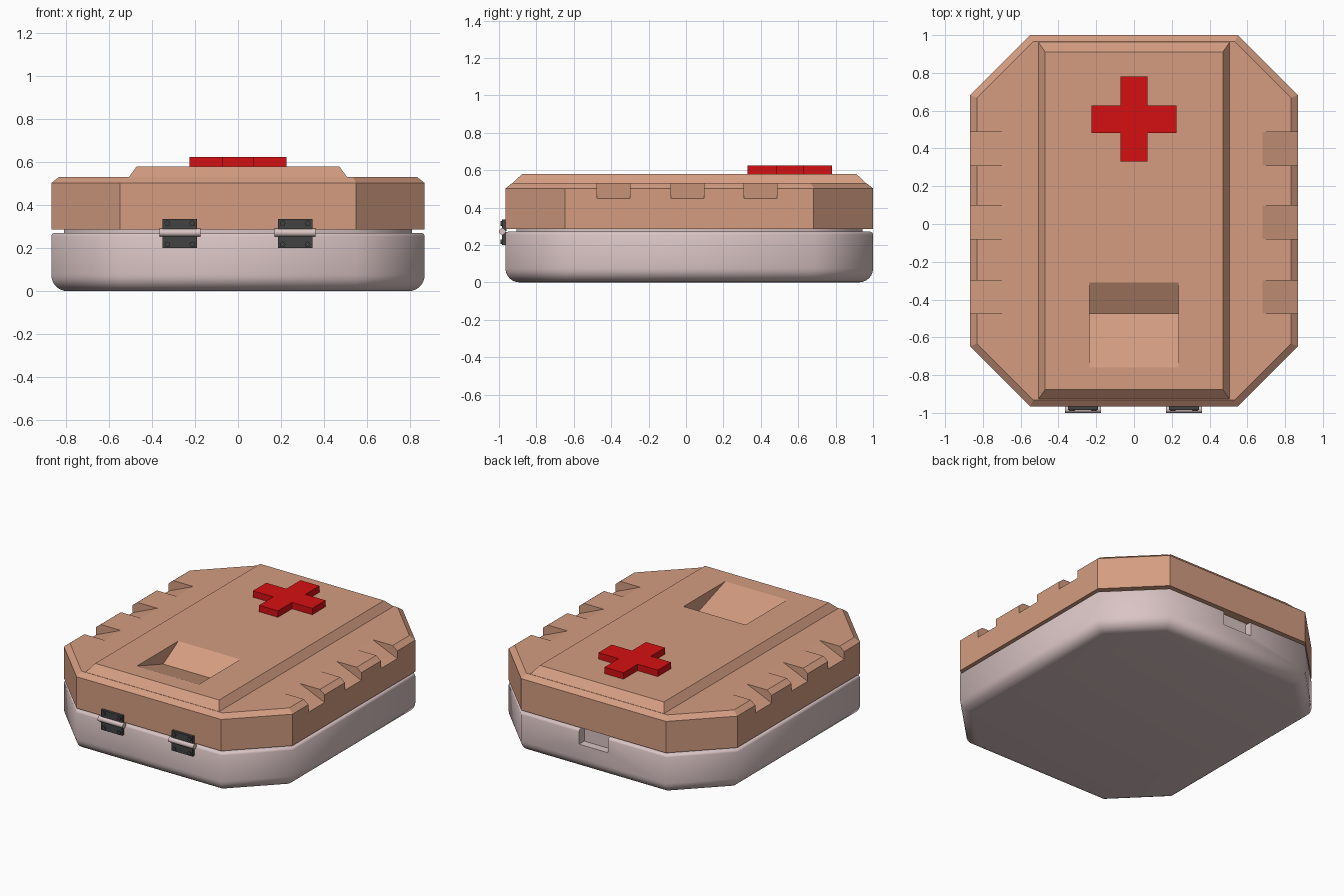
import bpy, bmesh, math

if "Cube" in bpy.data.objects:
    bpy.data.objects.remove(bpy.data.objects["Cube"])

CY = 0.0175  # centre of the case in y (hinges stick out at the front)


def material(name, rgb):
    m = bpy.data.materials.new(name)
    m.diffuse_color = (*rgb, 1)
    m.use_nodes = True
    m.node_tree.nodes["Principled BSDF"].inputs["Base Color"].default_value = m.diffuse_color
    return m


TAN = material("tan_lid", (0.66, 0.335, 0.22))
PINK = material("pale_pink_grey", (0.70, 0.55, 0.55))
RED = material("red", (0.66, 0.005, 0.006))
DARK = material("dark_grey_metal", (0.055, 0.055, 0.055))


def loft(name, rings, mat):
    """Closed solid through rings of equal point count."""
    bm = bmesh.new()
    loops = [[bm.verts.new(p) for p in r] for r in rings]
    n = len(loops[0])
    for a, b in zip(loops, loops[1:]):
        for i in range(n):
            j = (i + 1) % n
            bm.faces.new((a[i], a[j], b[j], b[i]))
    bm.faces.new(loops[0][::-1])
    bm.faces.new(loops[-1])
    bmesh.ops.recalc_face_normals(bm, faces=bm.faces)
    me = bpy.data.meshes.new(name)
    bm.to_mesh(me)
    bm.free()
    me.materials.append(mat)
    ob = bpy.data.objects.new(name, me)
    bpy.context.collection.objects.link(ob)
    return ob


def octagon(inset, z):
    a, b, c = 0.867 - inset, 0.983 - inset, 0.318 - 0.586 * inset
    pts = [(a, b - c), (a - c, b), (c - a, b), (-a, b - c),
           (-a, c - b), (c - a, -b), (a - c, -b), (a, c - b)]
    return [(x, y + CY, z) for x, y in pts]


def rect(a, b, cy, z):
    return [(a, cy - b, z), (a, cy + b, z), (-a, cy + b, z), (-a, cy - b, z)]


def box(name, x0, x1, y0, y1, z0, z1, mat):
    ring = lambda z: [(x0, y0, z), (x1, y0, z), (x1, y1, z), (x0, y1, z)]
    return loft(name, [ring(z0), ring(z1)], mat)


def boolean(ob, other, op):
    mod = ob.modifiers.new("bool", "BOOLEAN")
    mod.operation, mod.solver, mod.object = op, "EXACT", other
    bpy.context.view_layer.objects.active = ob
    bpy.ops.object.modifier_apply(modifier=mod.name)
    bpy.data.objects.remove(other)


def smooth(ob, angle):
    bpy.ops.object.select_all(action="DESELECT")
    ob.select_set(True)
    bpy.context.view_layer.objects.active = ob
    bpy.ops.object.shade_smooth_by_angle(angle=math.radians(angle))


# Base tray with rounded bottom edge and a recessed neck under the lid
R = 0.075
rings = [octagon(R - R * math.sin(t), R - R * math.cos(t))
         for t in [i * math.pi / 12 for i in range(7)]]
rings += [octagon(0, 0.255), octagon(0.004, 0.266), octagon(0.015, 0.271),
          octagon(0.058, 0.271), octagon(0.058, 0.295)]
base = loft("base_tray", rings, PINK)
# Finger recess in the back
boolean(base, box("recess_cutter", -0.11, 0.11, 0.945, 1.1, 0.17, 0.283, PINK), "DIFFERENCE")
smooth(base, 50)

# Lid with chamfered rim and raised centre ridge
lid = loft("lid", [octagon(0, 0.286), octagon(0, 0.502), octagon(0.035, 0.53)], TAN)
ridge = loft("ridge", [rect(0.507, 0.944, CY, 0.40), rect(0.507, 0.946, CY, 0.529),
                       rect(0.47, 0.893, CY, 0.58)], TAN)
boolean(lid, ridge, "UNION")

# Wedge notches along both sides
for s in (1, -1):
    for y0, y1 in ((-0.475, -0.30), (-0.08, 0.097), (0.31, 0.487)):
        prof = [(0.68, 0.53), (0.91, 0.431), (0.91, 0.65), (0.68, 0.65)]
        cut = loft("notch_cutter", [[(s * x, y, z) for x, z in prof] for y in (y0, y1)], TAN)
        boolean(lid, cut, "DIFFERENCE")

# Sloped grip recess near the front of the ridge
prof = [(-0.31, 0.58), (-0.475, 0.485), (-0.76, 0.58), (-0.76, 0.7), (-0.31, 0.7)]
cut = loft("grip_cutter", [[(x, y, z) for y, z in prof] for x in (-0.235, 0.235)], TAN)
boolean(lid, cut, "DIFFERENCE")
smooth(lid, 15)

# Raised red cross
w, h, t = 0.225, 0.225, 0.072
outline = [(t, -h), (t, -t), (w, -t), (w, t), (t, t), (t, h),
           (-t, h), (-t, t), (-w, t), (-w, -t), (-t, -t), (-t, -h)]
loft("red_cross", [[(x, y + 0.555, z) for x, y in outline] for z in (0.575, 0.624)], RED)


def cylinder(name, loc, radius, depth, rot, mat, n):
    bpy.ops.mesh.primitive_cylinder_add(vertices=n, radius=radius, depth=depth,
                                        location=loc, rotation=rot)
    ob = bpy.context.object
    ob.name = name
    ob.data.materials.append(mat)
    smooth(ob, 40)


# Hinges: two leaves, pin and four rivets each
for side, cx in (("left", -0.27), ("right", 0.265)):
    for leaf, z0, z1, rz in (("upper", 0.275, 0.336, 0.315), ("lower", 0.20, 0.27, 0.217)):
        box(f"{side}_hinge_{leaf}_leaf", cx - 0.08, cx + 0.08, -0.984, -0.96, z0, z1, DARK)
        for dx in (-0.058, 0.058):
            cylinder(f"{side}_hinge_{leaf}_rivet", (cx + dx, -0.985, rz), 0.013, 0.012,
                     (math.pi / 2, 0, 0), DARK, 12)
    cylinder(f"{side}_hinge_pin", (cx, -0.982, 0.272), 0.018, 0.19,
             (0, math.pi / 2, 0), PINK, 16)
